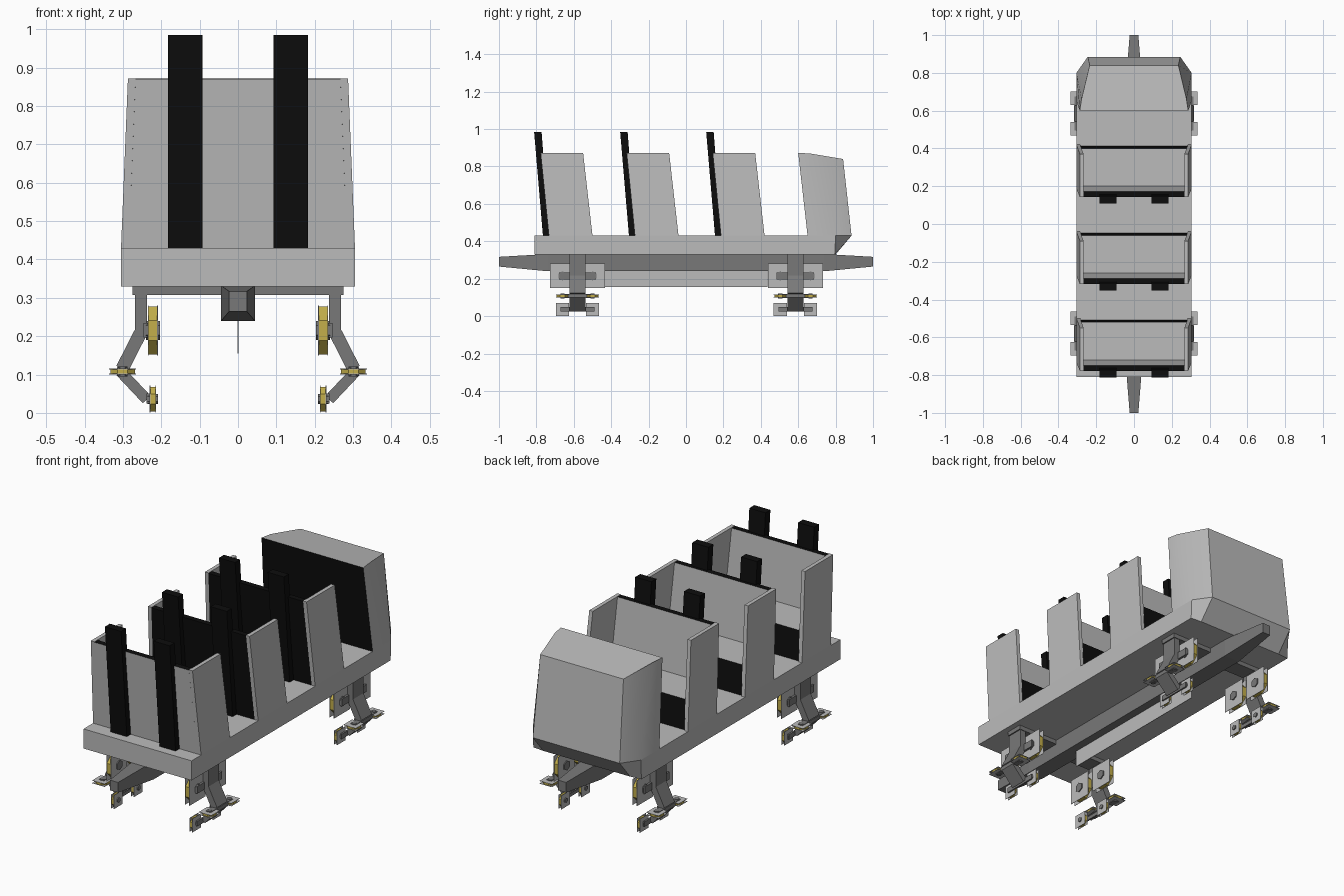
import bpy, bmesh, math
from mathutils import Vector, Matrix

cube = bpy.data.objects.get("Cube")
if cube:
    bpy.data.objects.remove(cube, do_unlink=True)


def material(name, rgb):
    m = bpy.data.materials.new(name)
    m.use_nodes = True
    m.diffuse_color = (*rgb, 1)
    m.node_tree.nodes["Principled BSDF"].inputs["Base Color"].default_value = (*rgb, 1)
    return m


LIGHT = material("light_grey", (0.5, 0.5, 0.5))
DARK = material("steel_grey", (0.19, 0.19, 0.19))
BLACK = material("black", (0.004, 0.004, 0.004))
YELLOW = material("yellow", (0.55, 0.43, 0.07))


def finish(name, bm, mat):
    bmesh.ops.recalc_face_normals(bm, faces=bm.faces)
    me = bpy.data.meshes.new(name)
    bm.to_mesh(me)
    bm.free()
    me.materials.append(mat)
    ob = bpy.data.objects.new(name, me)
    bpy.context.collection.objects.link(ob)
    return ob


def loft(name, rings, mat):
    """Solid skinned through rings of equal point count."""
    bm = bmesh.new()
    rows = [[bm.verts.new(p) for p in ring] for ring in rings]
    n = len(rows[0])
    for a, b in zip(rows, rows[1:]):
        for i in range(n):
            j = (i + 1) % n
            bm.faces.new((a[i], a[j], b[j], b[i]))
    bm.faces.new(rows[0][::-1])
    bm.faces.new(rows[-1])
    return finish(name, bm, mat)


def rect(x0, x1, y0, y1, z):
    return [(x0, y0, z), (x1, y0, z), (x1, y1, z), (x0, y1, z)]


def box(name, x0, x1, y0, y1, z0, z1, mat):
    return loft(name, [rect(x0, x1, y0, y1, z0), rect(x0, x1, y0, y1, z1)], mat)


def disc(name, centre, radius, depth, axis, sides, mat):
    bm = bmesh.new()
    turn = Matrix.Rotation(math.pi / 2, 4, 'Y') if axis == 'X' else Matrix()
    spin = Matrix.Rotation(math.pi / sides, 4, 'Z')
    bmesh.ops.create_cone(bm, cap_ends=True, segments=sides, radius1=radius, radius2=radius,
                          depth=depth, matrix=Matrix.Translation(centre) @ turn @ spin)
    return finish(name, bm, mat)


def strut(name, a, b, width, y, half, mat):
    """Bar between two (x, z) points, extruded along y."""
    a, b = Vector(a), Vector(b)
    d = (b - a).normalized()
    n = Vector((-d.y, d.x)) * width / 2
    prof = [a + n, b + n, b - n, a - n]
    return loft(name, [[(p.x, yy, p.y) for p in prof] for yy in (y - half, y + half)], mat)


def paint(ob, mat, test):
    ob.data.materials.append(mat)
    for f in ob.data.polygons:
        if test(f.normal):
            f.material_index = len(ob.data.materials) - 1


# Chassis with undercut nose
half_low = [(0.305, -0.81), (0.305, 0.795), (0.245, 0.80)]
half_top = [(0.305, -0.81), (0.305, 0.80), (0.245, 0.885)]


def mirrored(half, z):
    return [(x, y, z) for x, y in half] + [(-x, y, z) for x, y in half[::-1]]


loft("chassis", [mirrored(half_low, 0.33), mirrored(half_top, 0.43)], LIGHT)

# Nose hood with black inner face
low = mirrored([(0.305, 0.65), (0.305, 0.80), (0.245, 0.885)], 0.43)
half = [(0.287, 0.60, 0.872), (0.278, 0.66, 0.87), (0.235, 0.84, 0.84)]
hood = loft("nose_hood", [low, half + [(-x, y, z) for x, y, z in half[::-1]]], LIGHT)
paint(hood, BLACK, lambda n: n.y < -0.7)
bpy.context.view_layer.objects.active = hood
hood.select_set(True)
bpy.ops.object.shade_smooth_by_angle(angle=math.radians(30))
hood.select_set(False)

# Three seat rows
for row in range(3):
    o = row * 0.46
    back = loft(f"seat_back_{row}", [rect(-0.285, 0.285, o - 0.733, o - 0.705, 0.43),
                                     rect(-0.267, 0.267, o - 0.777, o - 0.749, 0.87)], LIGHT)
    paint(back, BLACK, lambda n: n.z > 0.7 or (row > 0 and n.y < -0.7))
    cushion = loft(f"seat_cushion_{row}", [rect(-0.284, 0.284, o - 0.71, o - 0.507, 0.43),
                                           rect(-0.28, 0.28, o - 0.73, o - 0.52, 0.58)], LIGHT)
    paint(cushion, BLACK, lambda n: n.y > 0.7)
    for s in (1, -1):
        loft(f"seat_side_{row}", [rect(s * 0.285, s * 0.305, o - 0.733, o - 0.50, 0.43),
                                  rect(s * 0.267, s * 0.287, o - 0.777, o - 0.55, 0.872)], LIGHT)
        loft(f"shoulder_post_{row}", [rect(s * 0.092, s * 0.183, o - 0.765, o - 0.73, 0.43),
                                      rect(s * 0.092, s * 0.183, o - 0.812, o - 0.772, 0.985)], BLACK)

# Central spine with tapered couplers, and the fin below it


def section(y, w, z0, z1):
    return [(-w, y, z0), (w, y, z0), (w, y, z1), (-w, y, z1)]


loft("spine", [section(-1, 0.023, 0.265, 0.317), section(-0.74, 0.044, 0.24, 0.332),
               section(0.74, 0.044, 0.24, 0.332), section(1, 0.023, 0.265, 0.317)], DARK)
box("brake_fin", -0.0015, 0.0015, -0.435, 0.435, 0.155, 0.245, LIGHT)


def wheel(name, centre, size, depth, axis):
    """Eight-sided tyre with square cover plates and a hub."""
    disc(name + "_tyre", centre, size / 2 / math.cos(math.pi / 8), depth, axis, 8, YELLOW)
    k = 0 if axis == 'X' else 2
    for side in (1, -1):
        h = [size / 2 + 0.003] * 3
        h[k] = 0.0008
        c = list(centre)
        c[k] += side * (depth / 2 + 0.001)
        lim = [v for a, b in zip(c, h) for v in (a - b, a + b)]
        box(name + "_cover", *lim, LIGHT)
    disc(name + "_hub", centre, size * 0.2, depth + 0.014, axis, 6, DARK)


# Wheel trucks at both ends
for y in (-0.58, 0.585):
    box("cross_beam", -0.275, 0.275, y - 0.045, y + 0.045, 0.308, 0.331, DARK)
    for s in (1, -1):
        box("truck_leg", s * 0.237, s * 0.269, y - 0.042, y + 0.042, 0.205, 0.31, DARK)
        strut("outer_arm", (s * 0.251, 0.215), (s * 0.302, 0.115), 0.034, y, 0.042, DARK)
        strut("lower_arm", (s * 0.307, 0.108), (s * 0.238, 0.035), 0.028, y, 0.042, DARK)
        # axle bars joining each wheel pair
        box("road_axle_bar", s * 0.236, s * 0.247, y - 0.1, y + 0.1, 0.197, 0.234, DARK)
        box("side_axle_bar", s * 0.288, s * 0.316, y - 0.09, y + 0.09, 0.098, 0.118, DARK)
        box("under_axle_bar", s * 0.231, s * 0.239, y - 0.09, y + 0.09, 0.024, 0.05, DARK)
        for t in (-0.081, 0.081):
            wheel("road_wheel", (s * 0.222, y + t, 0.215), 0.125, 0.022, 'X')
            wheel("side_wheel", (s * 0.301, y + t, 0.108), 0.064, 0.011, 'Z')
            wheel("under_wheel", (s * 0.222, y + t, 0.036), 0.064, 0.013, 'X')
